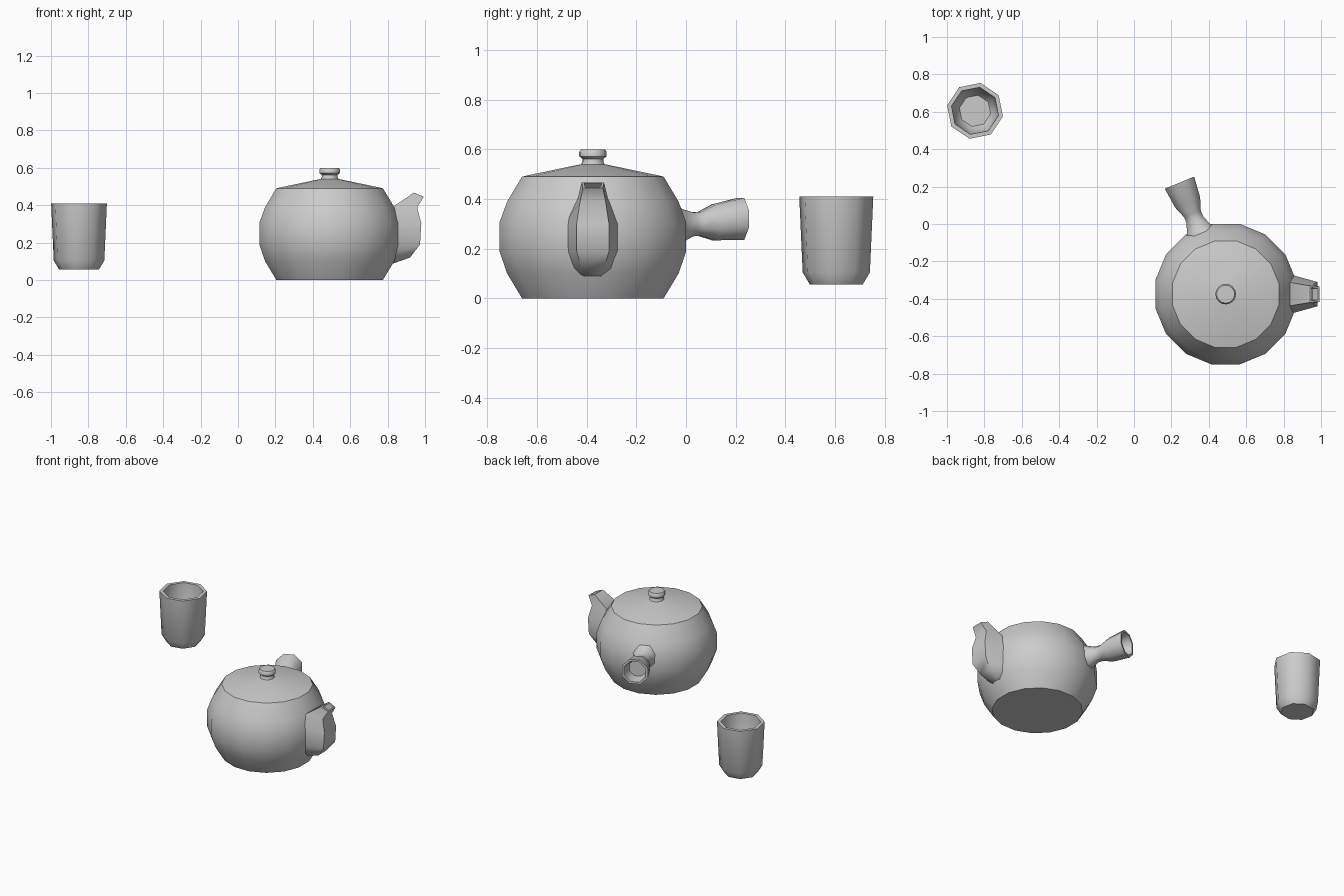
import bpy, bmesh, math
from mathutils import Matrix, Vector

if "Cube" in bpy.data.objects:
    bpy.data.objects.remove(bpy.data.objects["Cube"])

POT = Vector((0.49, -0.375, 0))


def finish(name, bm, angle=50):
    bmesh.ops.recalc_face_normals(bm, faces=bm.faces)
    me = bpy.data.meshes.new(name)
    bm.to_mesh(me)
    bm.free()
    ob = bpy.data.objects.new(name, me)
    bpy.context.collection.objects.link(ob)
    bpy.ops.object.select_all(action='DESELECT')
    ob.select_set(True)
    bpy.context.view_layer.objects.active = ob
    bpy.ops.object.shade_smooth_by_angle(angle=math.radians(angle))
    return ob


def loft(name, rings, start=True, end=True, angle=50):
    """Skin a list of closed rings, optionally capping both ends."""
    bm = bmesh.new()
    vs = [[bm.verts.new(p) for p in r] for r in rings]
    n = len(vs[0])
    for a, b in zip(vs, vs[1:]):
        for i in range(n):
            j = (i + 1) % n
            bm.faces.new((a[i], a[j], b[j], b[i]))
    if start:
        bm.faces.new(vs[0][::-1])
    if end:
        bm.faces.new(vs[-1])
    return finish(name, bm, angle)


def turned(name, profile, n, origin, phase=0.0, mat=Matrix(), **kw):
    """Low-poly turned shape from (radius, height) pairs."""
    rings = []
    for r, z in profile:
        ring = []
        for i in range(n):
            a = phase + 2 * math.pi * i / n
            ring.append(origin + mat @ Vector((r * math.cos(a), r * math.sin(a), z)))
        rings.append(ring)
    return loft(name, rings, **kw)


# Teapot body, 16 sides with flats facing the axes
k = 1 / math.cos(math.pi / 16)
body = [(.285, 0), (.345, .10), (.376, .19), (.376, .305), (.345, .39), (.285, .49)]
turned("teapot_body", [(r * k, z) for r, z in body], 16, POT, math.pi / 16, end=False)

# Lid and knob
turned("lid", [(.285 * k, .49), (.26 * k, .496), (.05, .54)], 16, POT, math.pi / 16,
       start=False)
turned("lid_knob", [(.05, .535), (.042, .55), (.042, .562), (.055, .572),
                    (.055, .59), (.048, .60)], 16, POT, start=False)

# Side handle: octagonal, flared, hollow at the end, pointing to 112.5 degrees
axis = Vector((math.cos(math.radians(112.5)), math.sin(math.radians(112.5)), 0))
side = Vector((axis.y, -axis.x, 0))
rings = []
for s, zc, r in [(.33, .29, .10), (.385, .293, .070), (.43, .298, .052), (.465, .30, .052),
                 (.53, .306, .078), (.645, .32, .092), (.645, .32, .076), (.56, .308, .060)]:
    ring = []
    for i in range(8):
        a = math.pi / 8 + i * math.pi / 4
        ring.append(POT + axis * s + side * (r * math.cos(a)) + Vector((0, 0, zc + r * math.sin(a))))
    rings.append(ring)
loft("side_handle", rings, start=False)

# Spout: four-sided sections (inner x, inner z, outer x, outer z, inner and outer half width)
sections = [(.76, .075, .835, .09, .05, .03), (.79, .12, .92, .12, .09, .045),
            (.80, .19, .973, .19, .115, .065), (.80, .30, .98, .30, .115, .065),
            (.838, .398, .958, .388, .062, .052), (.94, .467, .993, .445, .045, .040),
            (.948, .464, .985, .448, .035, .031), (.91, .43, .955, .415, .030, .030)]
rings = [[Vector((xi, POT.y - wi, zi)), Vector((xo, POT.y - wo, zo)),
          Vector((xo, POT.y + wo, zo)), Vector((xi, POT.y + wi, zi))]
         for xi, zi, xo, zo, wi, wo in sections]
loft("spout", rings, start=False)

# Cup: octagonal, hollow
turned("cup", [(.108, .055), (.138, .105), (.152, .41), (.128, .41), (.115, .13), (.085, .09)],
       8, Vector((-.85, .605, 0)), math.radians(33.7))
